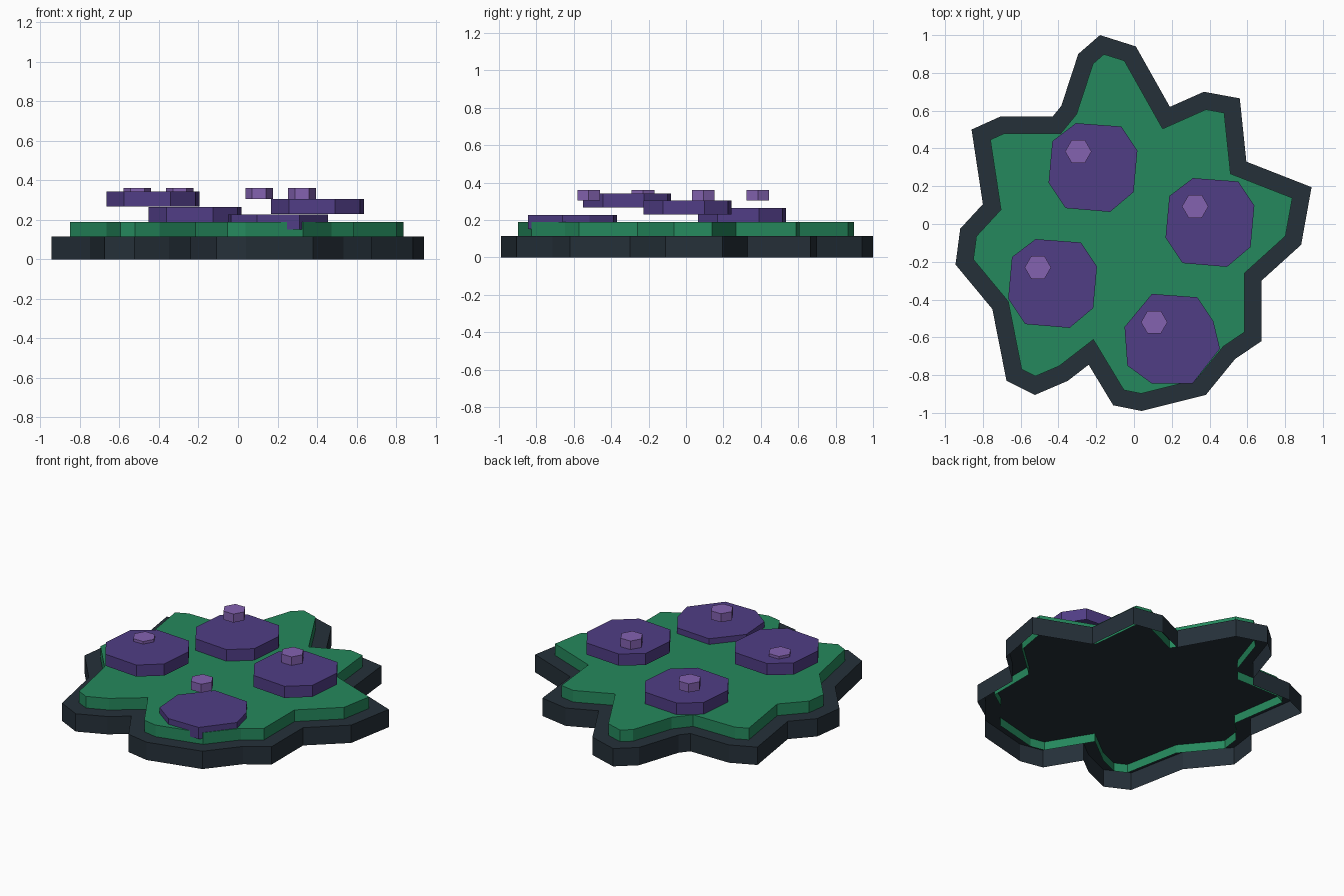
import bpy, bmesh, math
from mathutils import Vector

if "Cube" in bpy.data.objects:
    bpy.data.objects.remove(bpy.data.objects["Cube"])


def material(name, rgb):
    m = bpy.data.materials.new(name)
    m.diffuse_color = [((c / 255 + 0.055) / 1.055) ** 2.4 for c in rgb] + [1.0]
    m.use_nodes = True
    m.node_tree.nodes["Principled BSDF"].inputs["Base Color"].default_value = m.diffuse_color
    return m


slate = material("dark_slate", (37, 48, 57))
green = material("leaf_green", (37, 137, 93))
purple = material("berry_purple", (80, 61, 133))
lilac = material("pale_lilac", (131, 98, 176))


def slab(name, points, z0, z1, mat):
    """Top cap with a skirt of walls, open underneath; points run clockwise."""
    bm = bmesh.new()
    points = list(reversed(points))
    low = [bm.verts.new((x, y, z0)) for x, y in points]
    top = [bm.verts.new((x, y, z1)) for x, y in points]
    bm.faces.new(top)
    for i in range(len(points)):
        j = (i + 1) % len(points)
        bm.faces.new((low[i], low[j], top[j], top[i]))
    mesh = bpy.data.meshes.new(name)
    bm.to_mesh(mesh)
    bm.free()
    mesh.materials.append(mat)
    obj = bpy.data.objects.new(name, mesh)
    bpy.context.collection.objects.link(obj)
    return obj


def inset(points, d):
    """Mitred inward offset of a clockwise outline."""
    pts = [Vector(p) for p in points]
    result = []
    for i, p in enumerate(pts):
        a = (p - pts[i - 1]).normalized()
        b = (pts[(i + 1) % len(pts)] - p).normalized()
        na, nb = Vector((a.y, -a.x)), Vector((b.y, -b.x))
        result.append(p + (na + nb) * d / (1 + na.dot(nb)))
    return [(p.x, p.y) for p in result]


# Lobed bush: dark rim and green top
outline = [(-0.18, 1.0), (0.01, 0.94), (0.19, 0.62), (0.37, 0.70), (0.56, 0.665),
           (0.595, 0.33), (0.94, 0.195), (0.885, -0.11), (0.675, -0.30),
           (0.675, -0.62), (0.535, -0.715), (0.38, -0.905), (0.04, -0.99),
           (-0.11, -0.96), (-0.24, -0.745), (-0.35, -0.83), (-0.525, -0.905),
           (-0.675, -0.83), (-0.75, -0.45), (-0.945, -0.215), (-0.92, -0.025),
           (-0.80, 0.105), (-0.86, 0.50), (-0.705, 0.57), (-0.43, 0.57),
           (-0.385, 0.625), (-0.295, 0.90)]
slab("bush_rim", outline, 0.0, 0.115, slate)
slab("bush_top", inset(outline, 0.09), 0.06, 0.19, green)

# Berries: eight-sided discs stepped in height, each with a small highlight
berry = [(-0.09, 0.235), (0.15, 0.217), (0.235, 0.09), (0.215, -0.13),
         (0.09, -0.235), (-0.145, -0.215), (-0.235, -0.08), (-0.215, 0.14)]
front_berry = [(-0.09, 0.235), (0.15, 0.217), (0.235, 0.09), (0.27, -0.055),
               (0.125, -0.24), (-0.09, -0.24), (-0.22, -0.145), (-0.235, 0.06)]
hexagon = [(0.07 * math.cos(a), -0.07 * math.sin(a))
           for a in (i * math.pi / 3 for i in range(6))]
berries = [("front_berry", front_berry, 0.185, -0.605, 0.152),
           ("back_berry", berry, -0.217, 0.299, 0.19),
           ("right_berry", berry, 0.402, 0.008, 0.23),
           ("left_berry", berry, -0.431, -0.315, 0.268)]
for name, shape, cx, cy, z in berries:
    slab(name, [(cx + x, cy + y) for x, y in shape], z, z + 0.075, purple)
    slab(name + "_highlight", [(cx - 0.078 + x, cy + 0.085 + y) for x, y in hexagon],
         0.305, 0.36, lilac)
